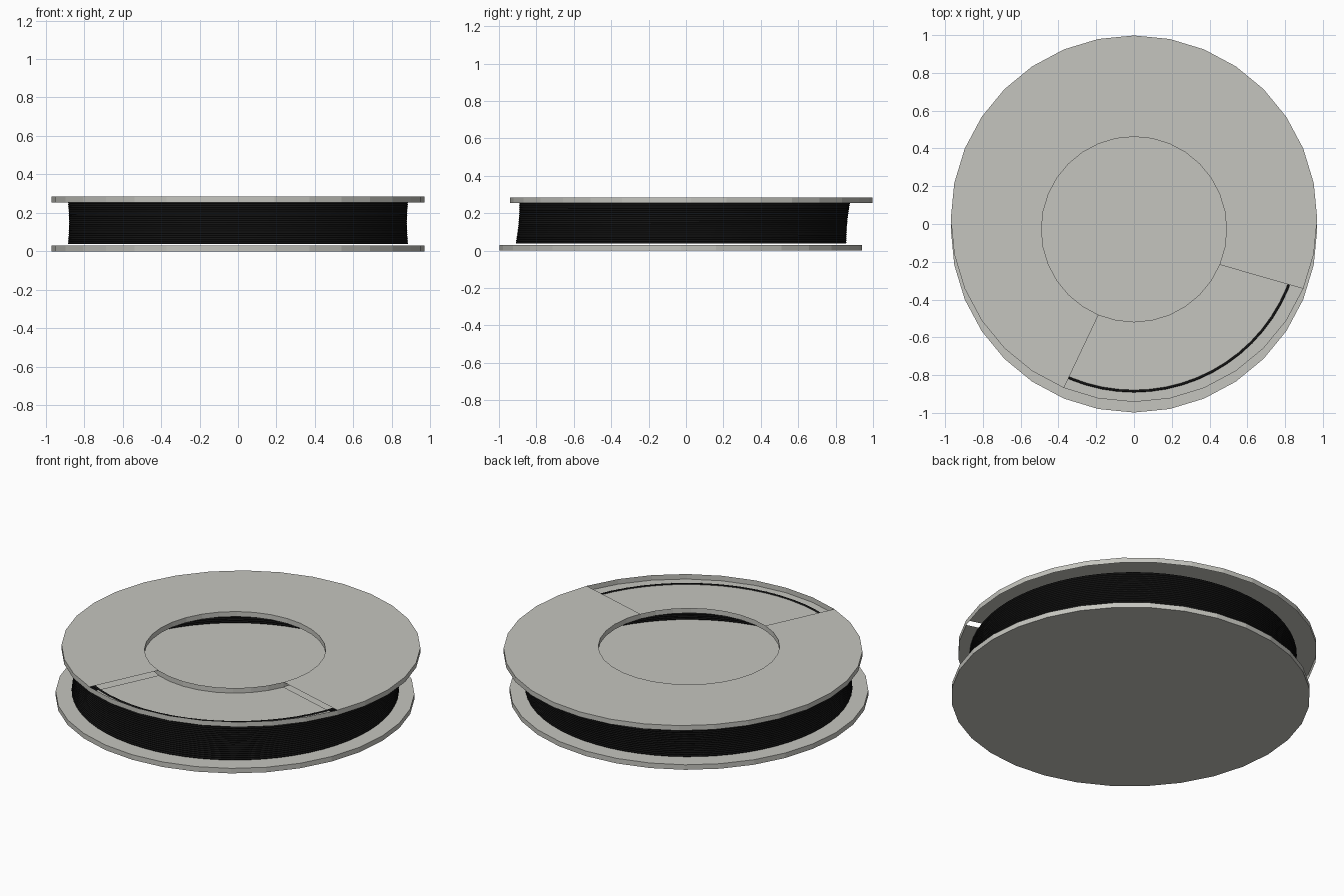
import bpy
import bmesh
import math

if "Cube" in bpy.data.objects:
    bpy.data.objects.remove(bpy.data.objects["Cube"], do_unlink=True)

SIDES = 32
RADIUS, HOLE = 0.97, 0.49
LOW_Y, HIGH_Y = -0.028, 0.028


def material(name, color):
    mat = bpy.data.materials.new(name)
    mat.use_nodes = True
    mat.diffuse_color = color
    mat.node_tree.nodes["Principled BSDF"].inputs["Base Color"].default_value = color
    return mat


def finish(name, data, mat):
    obj = bpy.data.objects.new(name, data)
    data.materials.append(mat)
    bpy.context.collection.objects.link(obj)
    return obj


def ring(bm, radius, y, z):
    step = math.tau / SIDES
    return [bm.verts.new((radius * math.cos(i * step), y + radius * math.sin(i * step), z))
            for i in range(SIDES)]


def mesh_from(bm, name, mat):
    mesh = bpy.data.meshes.new(name)
    bm.to_mesh(mesh)
    bm.free()
    return finish(name, mesh, mat)


grey = material("warm grey plastic", (0.56, 0.56, 0.52, 1))
black = material("black thread", (0.007, 0.007, 0.007, 1))

# Solid lower flange
bm = bmesh.new()
bottom, top = (ring(bm, RADIUS, LOW_Y, z) for z in (0, 0.03))
bm.faces.new(bottom[::-1])
bm.faces.new(top)
for i in range(SIDES):
    j = (i + 1) % SIDES
    bm.faces.new((bottom[i], bottom[j], top[j], top[i]))
mesh_from(bm, "lower_flange", grey)

# Hollow upper flange: its cover drops to the lower edge over one quarter
bm = bmesh.new()
outer_low, outer_high = (ring(bm, RADIUS, HIGH_Y, z) for z in (0.255, 0.285))
inner_low, inner_high = (ring(bm, HOLE, LOW_Y, z) for z in (0.255, 0.285))
for i in range(SIDES):
    j = (i + 1) % SIDES
    bm.faces.new((outer_low[i], outer_low[j], outer_high[j], outer_high[i]))
    bm.faces.new((inner_low[j], inner_low[i], inner_high[i], inner_high[j]))
    angle = (i + 0.5) * 360 / SIDES
    sunken = 247.5 < angle < 337.5
    inner, outer = (inner_low, outer_low) if sunken else (inner_high, outer_high)
    bm.faces.new((inner[i], outer[i], outer[j], inner[j]))
mesh_from(bm, "upper_flange", grey)

# Stacked thread loops, leaning slightly backwards towards the top
LOOPS, POINTS = 20, 64
curve = bpy.data.curves.new("thread_winding", "CURVE")
curve.dimensions = "3D"
curve.bevel_depth = 0.0068
curve.bevel_resolution = 1
for n in range(LOOPS):
    t = n / (LOOPS - 1)
    radius = 0.878 - 0.005 * math.sin(math.pi * t)
    spline = curve.splines.new("POLY")
    spline.points.add(POINTS - 1)
    spline.use_cyclic_u = True
    for k, point in enumerate(spline.points):
        a = k * math.tau / POINTS
        point.co = (radius * math.cos(a), radius * math.sin(a) - 0.026 + 0.019 * t,
                    0.043 + 0.211 * t, 1)
finish("thread_winding", curve, black)
